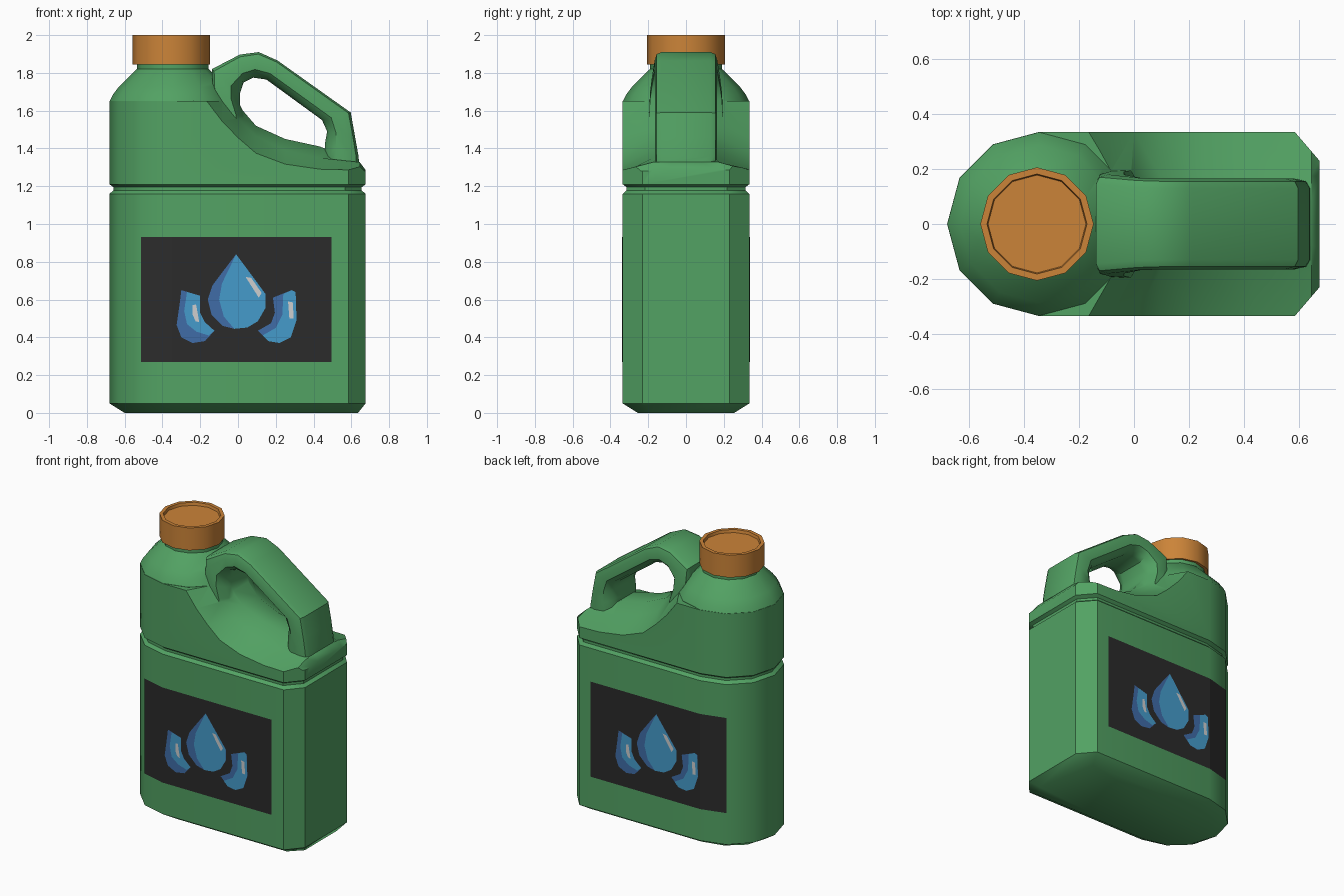
import bpy, bmesh, math
from mathutils import Vector

if "Cube" in bpy.data.objects:
    bpy.data.objects.remove(bpy.data.objects["Cube"])


def material(name, rgb):
    m = bpy.data.materials.new(name)
    m.diffuse_color = (*rgb, 1)
    m.use_nodes = True
    m.node_tree.nodes["Principled BSDF"].inputs["Base Color"].default_value = m.diffuse_color
    return m


GREEN = material("green plastic", (0.085, 0.36, 0.125))
ORANGE = material("orange plastic", (0.60, 0.23, 0.04))
BLACK = material("label black", (0.024, 0.024, 0.024))
DARK_BLUE = material("shade blue", (0.05, 0.15, 0.39))
BLUE = material("water blue", (0.06, 0.33, 0.60))
WHITE = material("shine grey", (0.62, 0.62, 0.62))


def finish(name, bm, mat):
    me = bpy.data.meshes.new(name)
    bm.to_mesh(me)
    bm.free()
    ob = bpy.data.objects.new(name, me)
    bpy.context.collection.objects.link(ob)
    if mat:
        me.materials.append(mat)
    return ob


def loft(name, rings, mat=None):
    """Closed solid through equal-length rings of points."""
    bm = bmesh.new()
    vs = [[bm.verts.new(p) for p in r] for r in rings]
    n = len(vs[0])
    for a, b in zip(vs, vs[1:]):
        for i in range(n):
            j = (i + 1) % n
            bm.faces.new((a[i], a[j], b[j], b[i]))
    bm.faces.new(vs[0])
    bm.faces.new(vs[-1])
    bmesh.ops.recalc_face_normals(bm, faces=bm.faces)
    return finish(name, bm, mat)


def circle(cx, r, z, n=12):
    return [(cx + r * math.cos(math.tau * i / n), r * math.sin(math.tau * i / n), z)
            for i in range(n)]


def boolean(ob, other, op):
    mod = ob.modifiers.new(op, 'BOOLEAN')
    mod.operation, mod.object, mod.solver = op, other, 'EXACT'
    bpy.context.view_layer.objects.active = ob
    bpy.ops.object.modifier_apply(modifier=mod.name)
    bpy.data.objects.remove(other)


def smooth(ob, angle):
    bpy.ops.object.select_all(action='DESELECT')
    ob.select_set(True)
    bpy.context.view_layer.objects.active = ob
    bpy.ops.object.shade_smooth_by_angle(angle=math.radians(angle))


# Body: footprint with a round left end and a chamfered right end
half = [(0.675, 0.23), (0.585, 0.335)] + [
    (-0.345 + 0.335 * math.cos(math.radians(a)), 0.335 * math.sin(math.radians(a)))
    for a in (90, 120, 150)]
footprint = half + [(-0.68, 0)] + [(x, -y) for x, y in reversed(half)]


def outline(z, left=0.0, right=0.0, side=0.0):
    sx = (1.355 - left - right) / 1.355
    sy = (0.335 - side) / 0.335
    return [(-0.68 + left + (x + 0.68) * sx, y * sy, z) for x, y in footprint]


body = loft("jug_body", [
    outline(0, 0.08, 0.04, 0.08), outline(0.05), outline(1.16),
    outline(1.178, 0.02, 0.02, 0.02), outline(1.195, 0.02, 0.02, 0.02),
    outline(1.21), outline(1.65)], GREEN)

# Domed shoulder and neck under the cap
dome = loft("dome", [circle(-0.345, r, z) for r, z in (
    (0.30, 1.55), (0.334, 1.651), (0.317, 1.685), (0.287, 1.725),
    (0.197, 1.815), (0.19, 1.82), (0.19, 1.85))], GREEN)
boolean(body, dome, 'UNION')

# Cutter for the sloping saddle: x, then height at side, chamfer and crown
saddle = [(-0.25, 1.78, 1.95, 2.1), (-0.165, 1.65, 1.775, 1.9),
          (-0.085, 1.545, 1.665, 1.75), (0.0, 1.457, 1.56, 1.63),
          (0.095, 1.375, 1.465, 1.52), (0.25, 1.317, 1.39, 1.45),
          (0.434, 1.29, 1.35, 1.41), (0.645, 1.285, 1.327, 1.327),
          (0.68, 1.28, 1.28, 1.28), (0.8, 1.28, 1.28, 1.28)]
rings = []
for x, zl, zm, zh in saddle:
    side = [(0.08, zh), (0.175, zm), (0.335, zl), (0.5, zl), (0.5, 2.5)]
    rings.append([(x, -y, z) for y, z in reversed(side)] + [(x, y, z) for y, z in side])
cutter = loft("saddle_cutter", rings)
cutter.hide_render = True
boolean(body, cutter, 'DIFFERENCE')

# Handle: inner point, outer point, half width
handle_path = [((0.46, 1.30), (0.645, 1.27), 0.165),
               ((0.46, 1.425), (0.638, 1.36), 0.165),
               ((0.472, 1.49), (0.62, 1.46), 0.165),
               ((0.445, 1.55), (0.597, 1.59), 0.165),
               ((0.15, 1.765), (0.21, 1.865), 0.165),
               ((0.08, 1.775), (0.11, 1.91), 0.165),
               ((0.03, 1.75), (0.01, 1.897), 0.168),
               ((0.01, 1.69), (-0.138, 1.82), 0.18),
               ((0.01, 1.63), (-0.135, 1.73), 0.19),
               ((0.04, 1.57), (-0.12, 1.60), 0.195),
               ((0.05, 1.45), (-0.10, 1.45), 0.19)]
rings = []
for inner, outer, w in handle_path:
    i, o = Vector(inner), Vector(outer)
    sec = [(0, 0.09), (0.1, 0.135), (0.32, w), (0.7, w), (0.92, w - 0.01), (1, w - 0.035)]
    pts = [(i.lerp(o, t), y) for t, y in sec]
    pts += [(p, -y) for p, y in reversed(pts)]
    rings.append([(p.x, y, p.y) for p, y in pts])
boolean(body, loft("handle", rings, GREEN), 'UNION')
body.data.materials.clear()
body.data.materials.append(GREEN)
for p in body.data.polygons:
    p.material_index = 0
smooth(body, 38)

# Cap with a recessed top
cap = loft("cap", [circle(-0.353, r, z) for r, z in (
    (0.185, 1.845), (0.206, 1.845), (0.206, 2.0), (0.182, 2.0), (0.178, 1.98))], ORANGE)
smooth(cap, 38)


# Label plates on the front and back, wrapping onto the first round facet
def flat_faces(name, polys, mat):
    bm = bmesh.new()
    for pts in polys:
        f = bm.faces.new([bm.verts.new(p) for p in pts])
        f.normal_update()
        if f.normal.y * pts[0][1] < 0:
            f.normal_flip()
    return finish(name, bm, mat)


strip = [(-0.514, 0.2925), (-0.3455, 0.338), (0.495, 0.338)]
flat_faces("label", [
    [(a[0], s * a[1], 0.27), (b[0], s * b[1], 0.27), (b[0], s * b[1], 0.93), (a[0], s * a[1], 0.93)]
    for s in (-1, 1) for a, b in zip(strip, strip[1:])], BLACK)


# Painted drops: every layer is repeated on the back, turned half round
def decal(name, shapes, depth, mat):
    y = 0.335 + depth
    flat_faces(name, [[(x, -y, z) for x, z in s] for s in shapes]
               + [[(-0.02 - x, y, z) for x, z in s] for s in shapes], mat)


right_edge = [(-0.01, 0.84), (0.105, 0.685), (0.145, 0.63), (0.145, 0.555),
              (0.105, 0.485), (0.05, 0.452), (-0.02, 0.445)]
big = right_edge + [(-0.08, 0.46), (-0.14, 0.52), (-0.16, 0.60), (-0.135, 0.675), (-0.075, 0.755)]
left = [(-0.30, 0.65), (-0.20, 0.62), (-0.20, 0.53), (-0.175, 0.48), (-0.125, 0.435),
        (-0.175, 0.38), (-0.24, 0.37), (-0.30, 0.40), (-0.325, 0.465), (-0.31, 0.57)]
right = [(0.285, 0.65), (0.305, 0.64), (0.31, 0.49), (0.28, 0.40), (0.22, 0.37), (0.16, 0.38),
         (0.105, 0.435), (0.175, 0.475), (0.195, 0.53), (0.185, 0.61)]
decal("drop_shade", [big, left, right], 0.005, DARK_BLUE)

big_lit = right_edge + [(-0.075, 0.51), (-0.10, 0.60), (-0.085, 0.685)]
left_lit = [(-0.27, 0.64)] + left[1:5] + [(-0.155, 0.41), (-0.22, 0.43), (-0.27, 0.47), (-0.285, 0.54)]
right_lit = right[:5] + [(0.16, 0.38), (0.13, 0.41), (0.20, 0.45), (0.235, 0.52), (0.24, 0.63)]
decal("drop_color", [big_lit, left_lit, right_lit], 0.007, BLUE)

decal("drop_shine", [
    [(0.04, 0.72), (0.07, 0.715), (0.125, 0.635), (0.11, 0.61)],
    [(-0.24, 0.57), (-0.222, 0.575), (-0.205, 0.48), (-0.225, 0.485), (-0.24, 0.52)],
    [(0.265, 0.59), (0.29, 0.585), (0.295, 0.50), (0.272, 0.50)]], 0.009, WHITE)
